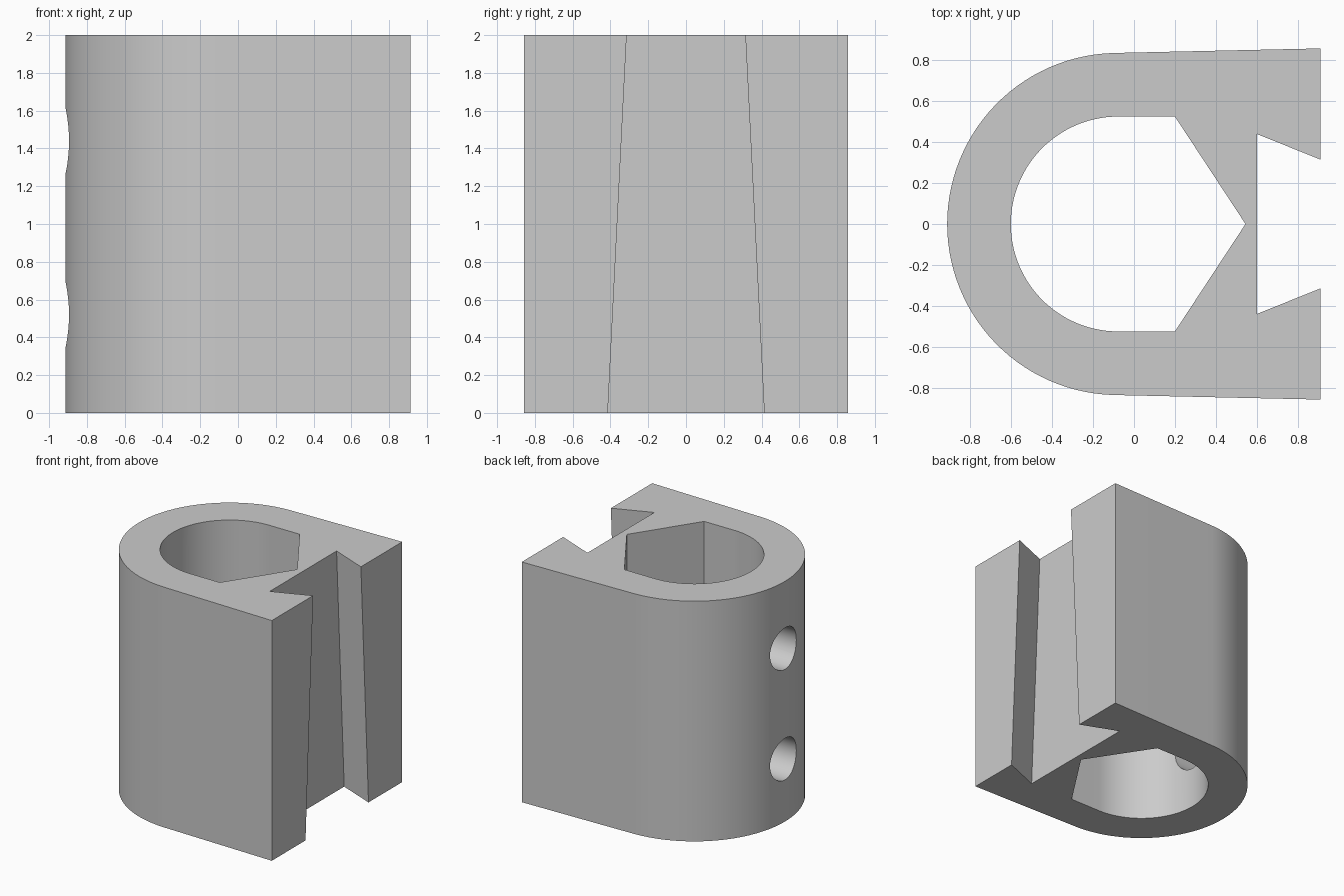
import bpy
import bmesh
from math import sin, cos, pi, radians

HEIGHT = 2.0
ARC_X = -0.077          # shared centre of the outer and inner round walls

if "Cube" in bpy.data.objects:
    bpy.data.objects.remove(bpy.data.objects["Cube"], do_unlink=True)

grey = bpy.data.materials.new("plain grey")
grey.use_nodes = True
grey.diffuse_color = (0.6, 0.6, 0.6, 1)
grey.node_tree.nodes["Principled BSDF"].inputs["Base Color"].default_value = grey.diffuse_color


def arc(radius, start, end, steps=56):
    """Points along an arc about the shared centre, angles in degrees."""
    angles = [radians(start + (end - start) * i / steps) for i in range(steps + 1)]
    return [(ARC_X + radius * cos(a), radius * sin(a)) for a in angles]


def loft(name, bottom, top, z0, z1):
    """Solid between two outlines with matching points."""
    bm = bmesh.new()
    low = [bm.verts.new((x, y, z0)) for x, y in bottom]
    high = [bm.verts.new((x, y, z1)) for x, y in top]
    bm.faces.new(low[::-1])
    bm.faces.new(high)
    for i in range(len(low)):
        j = (i + 1) % len(low)
        bm.faces.new((low[i], low[j], high[j], high[i]))
    bmesh.ops.recalc_face_normals(bm, faces=bm.faces)
    mesh = bpy.data.meshes.new(name)
    bm.to_mesh(mesh)
    bm.free()
    mesh.materials.append(grey)
    obj = bpy.data.objects.new(name, mesh)
    bpy.context.collection.objects.link(obj)
    return obj


def dovetail(mouth):
    """Undercut slot outline, run slightly past the open face."""
    slope = 0.125 / 0.31
    over = 0.1
    inner, outer = mouth + 0.125, mouth - over * slope
    return [(0.6, -inner), (0.91 + over, -outer), (0.91 + over, outer), (0.6, inner)]


# Body: rounded back with slightly flaring sides
outline = arc(0.836, 91.4, 268.6) + [(0.912, -0.858), (0.912, 0.858)]
body = loft("clamp_body", outline, outline, 0, HEIGHT)

# Bore: round wall running into a pointed end
bore = arc(0.525, 90, 270) + [(0.2, -0.525), (0.545, 0), (0.2, 0.525)]
cutters = [loft("bore_cutter", bore, bore, -0.1, HEIGHT + 0.1)]

# Tapered dovetail slot: wide at the bottom, narrow at the top
taper = 0.05
cutters.append(loft("dovetail_cutter", dovetail(0.415 + 0.1 * taper),
                    dovetail(0.315 - 0.1 * taper), -0.1, HEIGHT + 0.1))

# Two screw holes through the rounded wall
for z in (0.52, 1.44):
    bpy.ops.mesh.primitive_cylinder_add(vertices=48, radius=0.173, depth=0.7,
                                        location=(-0.75, 0, z), rotation=(0, pi / 2, 0))
    hole = bpy.context.object
    hole.name = "screw_hole_cutter"
    hole.data.materials.append(grey)
    cutters.append(hole)

# Cut everything out of the body
bpy.ops.object.select_all(action='DESELECT')
body.select_set(True)
bpy.context.view_layer.objects.active = body
for cutter in cutters:
    cutter.hide_render = True
    mod = body.modifiers.new(cutter.name, 'BOOLEAN')
    mod.operation = 'DIFFERENCE'
    mod.solver = 'EXACT'
    mod.object = cutter
    bpy.ops.object.modifier_apply(modifier=mod.name)
    bpy.data.objects.remove(cutter, do_unlink=True)

bpy.ops.object.shade_smooth_by_angle(angle=radians(30))
